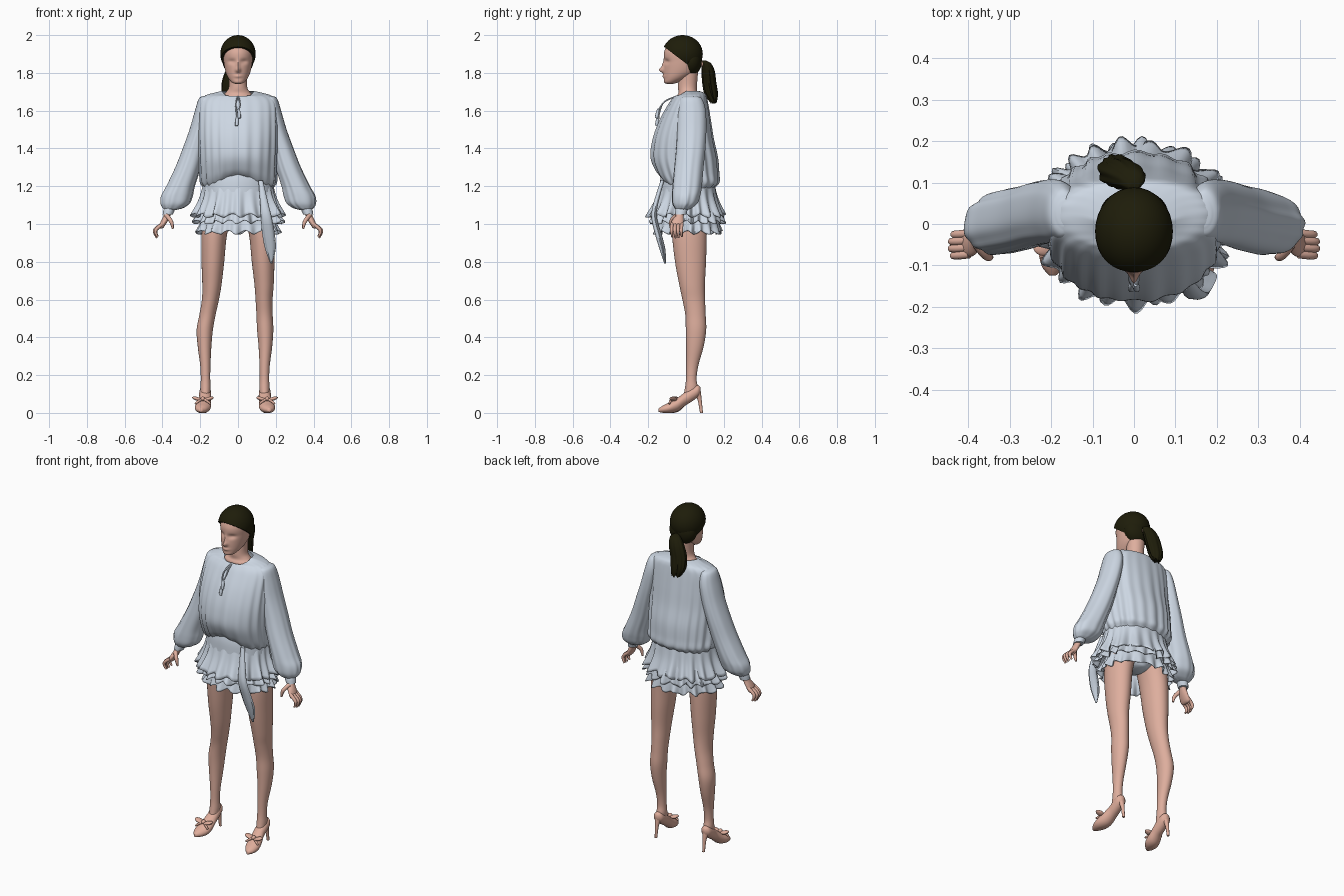
import bpy
import bmesh
import math
from math import sin, cos, exp, pi
from mathutils import Vector, Matrix

if "Cube" in bpy.data.objects:
    bpy.data.objects.remove(bpy.data.objects["Cube"])


def make_material(name, colour):
    mat = bpy.data.materials.new(name)
    mat.use_nodes = True
    mat.diffuse_color = (*colour, 1)
    shader = next(n for n in mat.node_tree.nodes if n.type == 'BSDF_PRINCIPLED')
    shader.inputs["Base Color"].default_value = (*colour, 1)
    shader.inputs["Roughness"].default_value = 0.7
    return mat


skin = make_material("skin", (.73, .425, .34))
cloth = make_material("pale blue cloth", (.61, .68, .77))
hair = make_material("dark brown hair", (.013, .012, .003))
leather = make_material("nude leather", (.74, .42, .33))


def finish(obj, mat):
    obj.data.materials.append(mat)
    bpy.ops.object.select_all(action='DESELECT')
    obj.select_set(True)
    bpy.context.view_layer.objects.active = obj
    if obj.type == 'CURVE':
        bpy.ops.object.convert(target='MESH')
        obj = bpy.context.object
    bpy.ops.object.shade_smooth_by_angle(angle=math.radians(60))
    return obj


def from_bmesh(name, bm, mat):
    mesh = bpy.data.meshes.new(name)
    bm.to_mesh(mesh)
    bm.free()
    obj = bpy.data.objects.new(name, mesh)
    bpy.context.collection.objects.link(obj)
    return finish(obj, mat)


def smooth_rows(rows, steps):
    """Catmull-Rom interpolation between cross-sections."""
    pts = [Vector(r) for r in rows]
    pts = [2 * pts[0] - pts[1]] + pts + [2 * pts[-1] - pts[-2]]
    out = []
    for a, b, c, d in zip(pts, pts[1:], pts[2:], pts[3:]):
        for k in range(steps):
            t = k / steps
            out.append(b + (c - a) * t / 2 + (2 * a - 5 * b + 4 * c - d) * t * t / 2
                       + (3 * b - a - 3 * c + d) * t ** 3 / 2)
    return out + [pts[-2]]


def loft(name, mat, rows, n=32, steps=5, along_y=False, bend=None, cap=True, power=1):
    """Rows hold position along the axis, two centre values and two radii."""
    bm = bmesh.new()
    rings = []
    sections = smooth_rows(rows, steps)
    for k, (w, u, v, a, b) in enumerate(sections):
        ring = []
        for i in range(n):
            ang = 2 * pi * i / n
            c, s = cos(ang), sin(ang)
            p = u + math.copysign(abs(c) ** power, c) * a
            q = v + math.copysign(abs(s) ** power, s) * b
            co = Vector((p, w, q) if along_y else (p, q, w))
            mid = Vector((u, w, v) if along_y else (u, v, w))
            if bend:
                co = bend(co, mid, ang, k / (len(sections) - 1))
            ring.append(bm.verts.new(co))
        rings.append(ring)
    for up, low in zip(rings, rings[1:]):
        for i in range(n):
            j = (i + 1) % n
            bm.faces.new((low[i], low[j], up[j], up[i]))
    if cap:
        bm.faces.new(rings[0])
        bm.faces.new(rings[-1])
        bmesh.ops.recalc_face_normals(bm, faces=bm.faces)
    return from_bmesh(name, bm, mat)


def tube(name, mat, points, radii):
    curve = bpy.data.curves.new(name, 'CURVE')
    curve.dimensions = '3D'
    curve.bevel_depth = 1
    curve.bevel_resolution = 3
    curve.use_fill_caps = True
    spline = curve.splines.new('NURBS')
    spline.points.add(len(points) - 1)
    for pt, co, r in zip(spline.points, points, radii):
        pt.co = (*co, 1)
        pt.radius = r
    spline.order_u = 3
    spline.use_endpoint_u = True
    obj = bpy.data.objects.new(name, curve)
    bpy.context.collection.objects.link(obj)
    return finish(obj, mat)


def ball(name, mat, centre, size, turn=0, cut=None):
    bm = bmesh.new()
    bmesh.ops.create_uvsphere(bm, u_segments=32, v_segments=20, radius=1)
    place = Matrix.Translation(centre) @ Matrix.Rotation(turn, 4, 'Y') @ Matrix.Diagonal((*size, 1))
    bm.transform(place)
    if cut:
        geom = bm.verts[:] + bm.edges[:] + bm.faces[:]
        bmesh.ops.bisect_plane(bm, geom=geom, plane_co=cut[0], plane_no=cut[1], clear_inner=True)
        bmesh.ops.holes_fill(bm, edges=[e for e in bm.edges if e.is_boundary])
    return from_bmesh(name, bm, mat)


def pleats(count, amount, wave=0):
    """Irregular folds that deepen towards the hem."""
    def bend(co, mid, ang, t):
        s = sin(count * ang + 1.3 * sin(3 * ang)) + .5 * sin((count // 2 + 2) * ang + 1)
        co = co + (co - mid) * amount * s * t
        co.z += wave * t * t * sin((count - 5) * ang + 2)
        return co
    return bend


def blouse_shape(co, mid, ang, t):
    co = pleats(22, .028)(co, mid, ang, t)
    front = max(0, -sin(ang))
    co.z += .06 * front ** 8 * max(0, t - .6) / .4 - .035 * front * (1 - t) ** 6
    return co


def face_shape(co, mid, ang, t):
    def bump(x, z, w, h):
        return exp(-((abs(co.x) - x) / w) ** 2 - ((co.z - z) / h) ** 2)
    if co.y < mid.y:
        co.y += .011 * bump(.032, 1.86, .02, .012) - .023 * bump(0, 1.815, .012, .013)
        co.y -= .01 * bump(0, 1.84, .009, .025) + .007 * bump(0, 1.782, .02, .008)
    return co


# Head, neck and hair
loft("head", skin, [(1.985, 0, -.018, .03, .04), (1.96, 0, -.018, .06, .075),
                    (1.91, 0, -.018, .078, .098), (1.86, 0, -.018, .076, .098),
                    (1.81, 0, -.028, .067, .09), (1.775, 0, -.052, .053, .065),
                    (1.75, 0, -.078, .033, .038), (1.742, 0, -.085, .015, .016)],
     n=72, steps=8, bend=face_shape)
loft("neck", skin, [(1.82, 0, .015, .05, .05), (1.73, 0, .008, .048, .05),
                    (1.695, 0, .01, .066, .05), (1.67, 0, .01, .09, .06),
                    (1.6, 0, .02, .11, .07)])
ball("hair_cap", hair, (0, -.018, 1.9), (.094, .107, .1), cut=((0, 0, 1.85), (0, .76, 1)))
ball("nape_hair", hair, (0, .026, 1.862), (.082, .058, .076), cut=((0, .005, 1.85), (0, 1, .35)))
ball("hair_tie", leather, (0, .09, 1.848), (.016, .016, .016))
loft("ponytail", hair, [(1.865, 0, .095, .012, .012), (1.85, -.006, .108, .032, .025),
                        (1.81, -.02, .118, .045, .034), (1.75, -.037, .124, .047, .036),
                        (1.69, -.042, .135, .041, .033), (1.645, -.034, .148, .024, .014)],
     n=48, bend=pleats(11, .09, .008))

# Blouse body with a gathered hem
loft("blouse", cloth, [(1.705, 0, .006, .082, .06), (1.695, 0, .018, .125, .078),
                       (1.678, 0, .02, .178, .088), (1.64, 0, .012, .206, .104),
                       (1.55, 0, -.005, .212, .135), (1.45, 0, -.015, .212, .16),
                       (1.35, 0, -.01, .208, .176), (1.27, 0, .004, .204, .168),
                       (1.22, 0, .018, .2, .155), (1.19, 0, .02, .18, .125)],
     n=128, cap=False, power=.9, bend=blouse_shape)
loft("waistband", cloth, [(1.28, 0, 0, .17, .125), (1.23, 0, 0, .182, .137),
                          (1.17, 0, 0, .187, .142)], n=64)

# Skirt: three ruffled tiers over a closed lining
tiers = {
    "upper_ruffle": ([(1.22, 0, .01, .183, .14), (1.13, 0, .005, .2, .162),
                      (1.045, 0, 0, .234, .198)], 20),
    "middle_ruffle": ([(1.12, 0, .01, .185, .15), (1.06, 0, .01, .205, .172),
                       (1.01, 0, .005, .23, .19)], 23),
    "lower_ruffle": ([(1.06, 0, .015, .18, .145), (1, 0, .015, .198, .16),
                      (.955, 0, .012, .213, .172)], 19),
}
for name, (rows, count) in tiers.items():
    ruffle = loft(name, cloth, rows, n=168, cap=False, bend=pleats(count, .065, .01))
    ruffle.modifiers.new("hem thickness", 'SOLIDIFY').thickness = .004
loft("lining", cloth, [(1.18, 0, .01, .17, .125), (1.1, 0, .015, .17, .118),
                       (1.04, 0, .02, .11, .085), (1, 0, .02, .04, .06)])

# Sash hanging from the left of the waist
loft("sash_tail", cloth, [(1.23, .12, -.125, .012, .01), (1.1, .14, -.162, .022, .013),
                          (1.03, .15, -.168, .028, .014), (.95, .16, -.148, .031, .016),
                          (.87, .17, -.126, .026, .014), (.79, .176, -.11, .004, .004)],
     bend=pleats(5, .15))

# Neck tie cords ending in tassels
for s in (-1, 1):
    side = "left" if s > 0 else "right"
    drop = .02 * s
    tube(side + "_neck_cord", cloth, [(0, -.055, 1.675), (s * .01, -.112, 1.655),
                                      (s * .012, -.135, 1.62), (s * .004, -.146, 1.585 + drop)], [.004] * 4)
    tube(side + "_tassel", cloth, [(s * .004, -.146, 1.59 + drop), (s * .005, -.151, 1.57 + drop),
                                   (s * .007, -.157, 1.54 + drop)], [.005, .011, .008])

for s in (-1, 1):
    side = "left_" if s > 0 else "right_"

    def mirrored(rows, lean=False):
        return [(z, s * x - (.016 * min(1, max(0, (.65 - z) * 5)) if lean else 0), y, a, b)
                for z, x, y, a, b in rows]

    # Balloon sleeve and cuff
    loft(side + "sleeve", cloth, mirrored([
        (1.678, .165, .025, .02, .03), (1.662, .172, .027, .036, .058), (1.6, .18, .03, .048, .074),
        (1.5, .203, .03, .054, .077), (1.4, .233, .025, .06, .077), (1.3, .265, .015, .067, .077),
        (1.2, .305, .006, .075, .077), (1.15, .324, 0, .083, .074), (1.11, .334, -.006, .077, .066),
        (1.085, .345, -.015, .054, .045), (1.075, .356, -.02, .03, .03)]),
        n=72, bend=pleats(10, .035))
    loft(side + "cuff", cloth, mirrored([(1.1, .355, -.02, .028, .03), (1.075, .364, -.024, .03, .032),
                                         (1.05, .372, -.028, .027, .03)]))

    # Hand with a thumb and four fingers
    loft(side + "palm", skin, mirrored([(1.08, .364, -.026, .02, .022), (1.045, .376, -.034, .018, .022),
                                        (1.015, .39, -.044, .018, .032), (.985, .405, -.048, .014, .033),
                                        (.975, .408, -.048, .006, .024)]), n=20)
    for i in range(4):
        y = -.073 + .017 * i
        reach = .01 * sin(pi * (i + .6) / 4)
        tube(side + "finger_%d" % (i + 1), skin,
             [(s * .398, y, 1), (s * (.425 + reach), y - .004, .98),
              (s * (.436 + reach), y - .003, .955), (s * (.42 + reach), y, .936 - reach)],
             [.01, .01, .0085, .005])
    tube(side + "thumb", skin, [(s * .378, -.05, 1.045), (s * .36, -.075, 1.025),
                                (s * .348, -.082, 1), (s * .345, -.08, .975)],
         [.012, .012, .0095, .005])

    # Leg
    loft(side + "leg", skin, mirrored([
        (1.08, .1, .02, .08, .092), (.95, .125, .018, .068, .092), (.8, .133, .024, .06, .082),
        (.68, .138, .032, .051, .068), (.6, .142, .041, .045, .06), (.52, .151, .05, .043, .054),
        (.44, .16, .053, .043, .054), (.35, .161, .047, .036, .046), (.25, .157, .033, .027, .032),
        (.18, .156, .028, .025, .028), (.13, .156, .028, .027, .034), (.08, .157, .015, .022, .03)], True))

    # Pointed court shoe, stiletto heel and bow
    foot = s * .158 - .016
    toe_scale = 1 if s > 0 else .86

    def shoe_shape(co, mid, ang, t):
        co.x -= s * .16 * min(co.y, 0)
        if co.y < 0:
            co.y *= toe_scale
        co.z = max(co.z, 0)
        return co

    loft(side + "shoe", leather, [(.078, foot, .118, .012, .018), (.062, foot, .115, .028, .032),
                                  (.03, foot, .098, .032, .038), (-.005, foot, .074, .033, .036),
                                  (-.045, foot, .044, .039, .036), (-.085, foot, .028, .041, .029),
                                  (-.12, foot, .02, .029, .02), (-.145, foot, .014, .008, .009)],
         along_y=True, bend=shoe_shape)
    loft(side + "heel", leather, [(.115, foot, .058, .022, .02), (.07, foot, .072, .011, .011),
                                  (0, foot, .082, .007, .008)], n=16)
    bow = foot + s * .012
    bow_y = -.07 * toe_scale
    ball(side + "bow_knot", leather, (bow, bow_y, .074), (.012, .013, .012))
    for w in (-1, 1):
        part = side + ("outer" if w == s else "inner")
        ball(part + "_bow_loop", leather, (bow + w * .03, bow_y + .003, .074), (.028, .02, .01), turn=-w * .3)
        tube(part + "_bow_end", leather,
             [(bow, bow_y, .073), (bow + w * .022, bow_y - .014, .066), (bow + w * .04, bow_y - .018, .048)],
             [.006, .008, .005])
